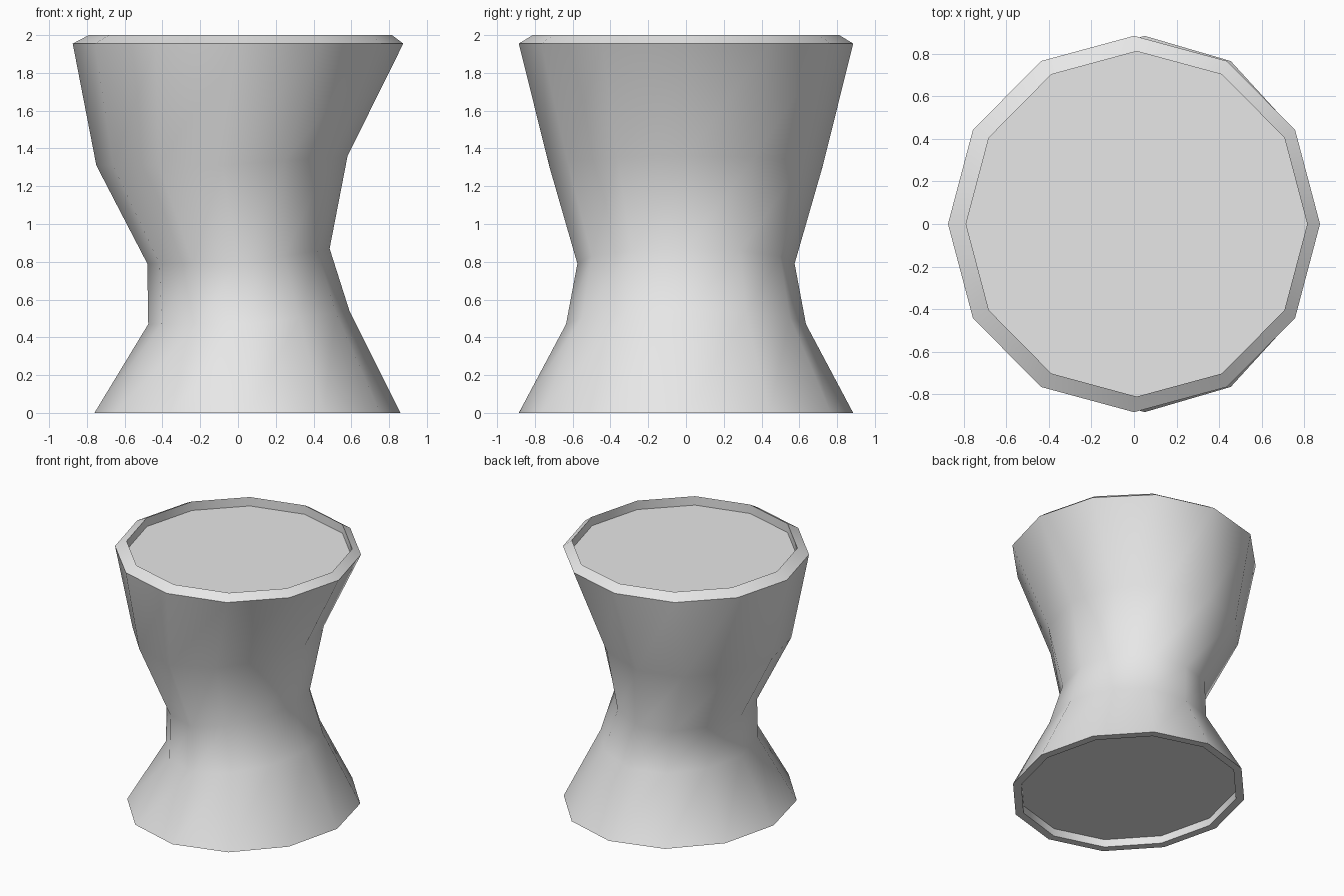
import bpy, bmesh, math

if "Cube" in bpy.data.objects:
    bpy.data.objects.remove(bpy.data.objects["Cube"])

SIDES = 12

grey = bpy.data.materials.new("light grey")
grey.diffuse_color = (0.8, 0.8, 0.8, 1)
grey.use_nodes = True
grey.node_tree.nodes["Principled BSDF"].inputs["Base Color"].default_value = grey.diffuse_color

# Rings: x left, x right, y radius, z at left, z at right
body = [
    (-0.76, 0.86, 0.885, 0.00, 0.00),
    (-0.475, 0.59, 0.635, 0.47, 0.54),
    (-0.48, 0.485, 0.575, 0.79, 0.87),
    (-0.75, 0.58, 0.725, 1.31, 1.36),
    (-0.875, 0.875, 0.885, 1.955, 1.955),
]
# Slanted rim, then the recess wall down to the top skin
rim = [
    (-0.79, 0.815, 0.812, 2.00, 2.00),
    (-0.79, 0.815, 0.812, 1.93, 1.93),
]
# Hollow foot, from the base skin out to the inner edge of the foot
foot = [
    (-0.70, 0.80, 0.825, 0.06, 0.06),
    (-0.70, 0.80, 0.825, 0.00, 0.00),
]


def add_ring(bm, xl, xr, ry, zl, zr):
    """One oval ring, lifted only toward its right side."""
    cx, rx = (xl + xr) / 2, (xr - xl) / 2
    ring = []
    for i in range(SIDES):
        a = 2 * math.pi * i / SIDES
        z = zl + (zr - zl) * max(0, math.cos(a))
        ring.append(bm.verts.new((cx + rx * math.cos(a), ry * math.sin(a), z)))
    return ring


bm = bmesh.new()
rings = [add_ring(bm, *r) for r in foot + body + rim]
for low, high in zip(rings, rings[1:]):
    for i in range(SIDES):
        j = (i + 1) % SIDES
        bm.faces.new((low[i], low[j], high[j], high[i]))

# Base and top skins
bm.faces.new(list(reversed(rings[0])))
bm.faces.new(rings[-1])
bmesh.ops.recalc_face_normals(bm, faces=bm.faces[:])

mesh = bpy.data.meshes.new("drum_body")
bm.to_mesh(mesh)
bm.free()
mesh.materials.append(grey)
drum = bpy.data.objects.new("drum_body", mesh)
bpy.context.collection.objects.link(drum)

# Smooth sides with crisp rim and foot edges
bpy.context.view_layer.objects.active = drum
drum.select_set(True)
bpy.ops.object.shade_smooth_by_angle(angle=math.radians(45))
